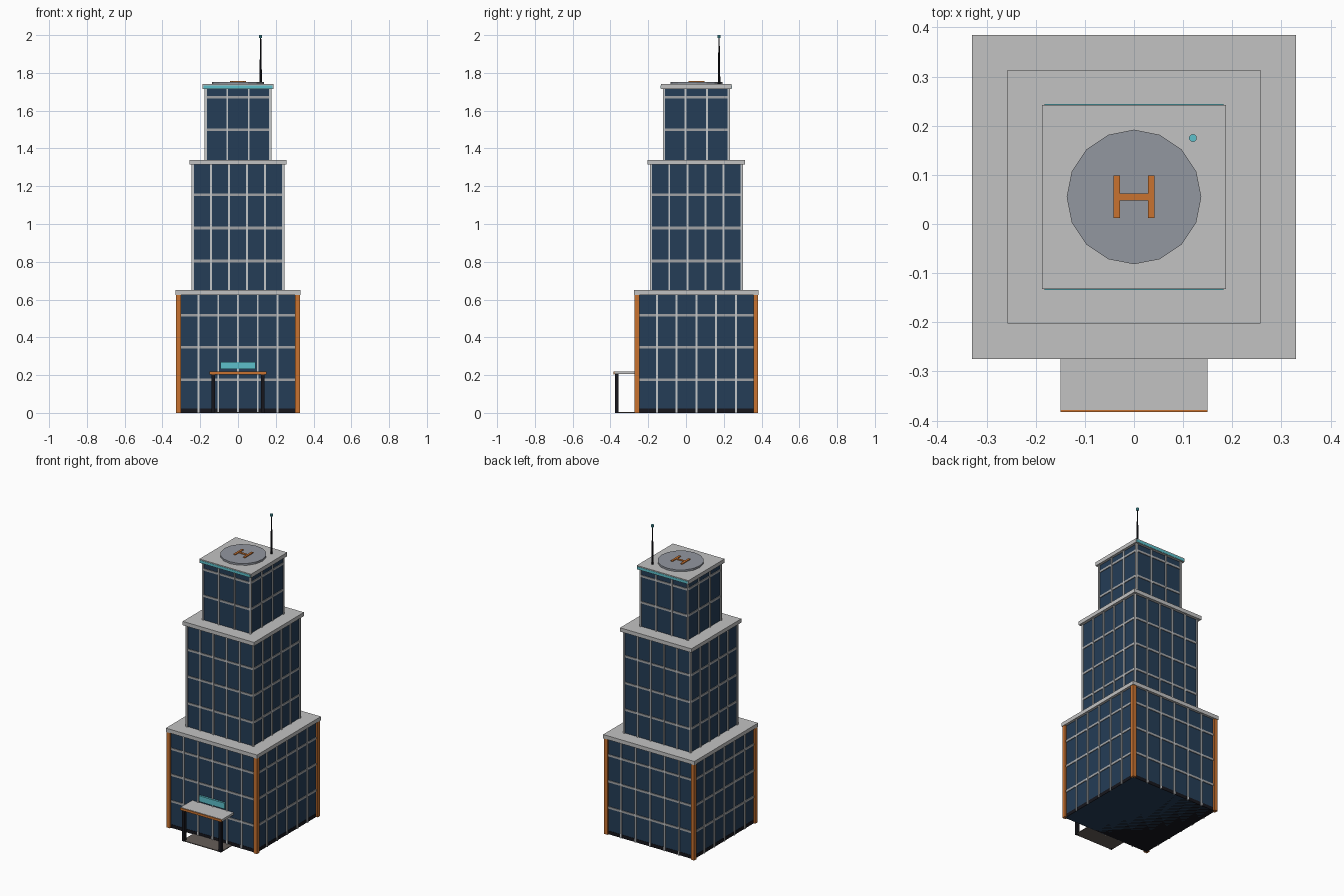
import bpy, bmesh, math
from mathutils import Matrix, Vector

if "Cube" in bpy.data.objects:
    bpy.data.objects.remove(bpy.data.objects["Cube"])

CY = 0.055  # tower centre in y


def mat(name, r, g, b):
    m = bpy.data.materials.new(name)
    m.diffuse_color = (r, g, b, 1)
    m.use_nodes = True
    m.node_tree.nodes["Principled BSDF"].inputs["Base Color"].default_value = m.diffuse_color
    return m


GLASS = mat("blue glass", 0.018, 0.047, 0.095)
CONCRETE = mat("light concrete", 0.54, 0.54, 0.54)
FRAME = mat("frame grey", 0.56, 0.57, 0.58)
BAND = mat("floor band grey", 0.36, 0.37, 0.38)
ORANGE = mat("orange", 0.58, 0.17, 0.03)
DARK = mat("near black", 0.008, 0.008, 0.012)
TEAL = mat("teal", 0.11, 0.53, 0.60)
PAD = mat("pad grey", 0.29, 0.31, 0.35)
PAVING = mat("brown grey paving", 0.13, 0.11, 0.10)


def boxes(name, spans, material):
    """One object made of boxes given as (x0, x1, y0, y1, z0, z1)."""
    bm = bmesh.new()
    for x0, x1, y0, y1, z0, z1 in spans:
        m = Matrix.Translation(((x0 + x1) / 2, (y0 + y1) / 2, (z0 + z1) / 2))
        m = m @ Matrix.Diagonal((x1 - x0, y1 - y0, z1 - z0, 1))
        bmesh.ops.create_cube(bm, size=1, matrix=m)
    return finish(name, bm, material)


def cone(name, x, y, z0, z1, r0, r1, sides, material, turn=0):
    bm = bmesh.new()
    m = Matrix.Translation((x, y, (z0 + z1) / 2)) @ Matrix.Rotation(turn, 4, 'Z')
    bmesh.ops.create_cone(bm, cap_ends=True, segments=sides, radius1=r0,
                          radius2=r1, depth=z1 - z0, matrix=m)
    return finish(name, bm, material)


def finish(name, bm, material):
    me = bpy.data.meshes.new(name)
    bm.to_mesh(me)
    bm.free()
    me.materials.append(material)
    ob = bpy.data.objects.new(name, me)
    bpy.context.collection.objects.link(ob)
    return ob


def square(half, z0, z1):
    return (-half, half, CY - half, CY + half, z0, z1)


def tier(name, half, z0, z1, roof, bays, floors, corners):
    """Glass block with vertical fins, floor bands and an overhanging roof slab."""
    boxes(name + "_glass", [square(half, z0, z1)], GLASS)
    boxes(name + "_roof_slab", [square(roof, z1, z1 + 0.025)], CONCRETE)
    boxes(name + "_floor_bands",
          [square(half + 0.004, z - 0.007, z + 0.007) for z in floors], BAND)
    fins = []
    w, out = 0.005, half + 0.007
    for i in range(0 if corners else 1, bays + (1 if corners else 0)):
        p = -half + 2 * half * i / bays
        for s in (-1, 1):
            a, b = sorted((s * (half - 0.003), s * out))
            fins.append((p - w, p + w, CY + a, CY + b, z0, z1))
            fins.append((a, b, CY + p - w, CY + p + w, z0, z1))
    boxes(name + "_fins", fins, FRAME)


# Three stepped tiers
tier("lower", 0.314, 0.0, 0.625, 0.33, 6, (0.175, 0.347, 0.517), False)
tier("middle", 0.239, 0.65, 1.315, 0.258, 5, (0.804, 0.979, 1.154), True)
tier("upper", 0.170, 1.34, 1.715, 0.187, 3, (1.499, 1.671), True)

# Dark plinth and orange corner columns
boxes("plinth", [square(0.316, 0.0, 0.022)], DARK)
cols = []
for sx in (-1, 1):
    for sy in (-1, 1):
        x, y = sx * 0.3145, CY + sy * 0.3145
        cols.append((x - 0.0125, x + 0.0125, y - 0.0125, y + 0.0125, 0, 0.625))
boxes("corner_columns", cols, ORANGE)

# Teal light strips on the front and back of the top slab
boxes("light_strips", [(-0.182, 0.182, CY + s * 0.187 - 0.002,
                        CY + s * 0.187 + 0.002, 1.717, 1.734)
                       for s in (-1, 1)], TEAL)

# Entrance canopy, posts, paving and sign
boxes("canopy", [(-0.15, 0.15, -0.379, -0.255, 0.205, 0.22)], CONCRETE)
boxes("canopy_trim", [(-0.15, 0.15, -0.383, -0.378, 0.203, 0.218)], ORANGE)
boxes("canopy_posts", [(s * 0.132 - 0.009, s * 0.132 + 0.009, -0.376, -0.358, 0, 0.205)
                       for s in (-1, 1)], DARK)
boxes("paving", [(-0.14, 0.14, -0.374, -0.26, 0, 0.005)], PAVING)
boxes("entrance_sign", [(-0.092, 0.092, -0.272, -0.258, 0.232, 0.27)], TEAL)

# Roof landing pad with marking
cone("landing_pad", 0, CY, 1.74, 1.752, 0.137, 0.137, 16, PAD)
boxes("pad_marking", [(-0.042, -0.028, 0.012, 0.099, 1.75, 1.757),
                      (0.028, 0.042, 0.012, 0.099, 1.75, 1.757),
                      (-0.03, 0.03, 0.048, 0.062, 1.75, 1.756)], ORANGE)

# Antenna mast with a teal beacon
cone("antenna_mast", 0.12, 0.175, 1.74, 1.985, 0.007, 0.003, 8, DARK)
cone("antenna_beacon", 0.12, 0.175, 1.984, 2.0, 0.008, 0.008, 10, TEAL)
